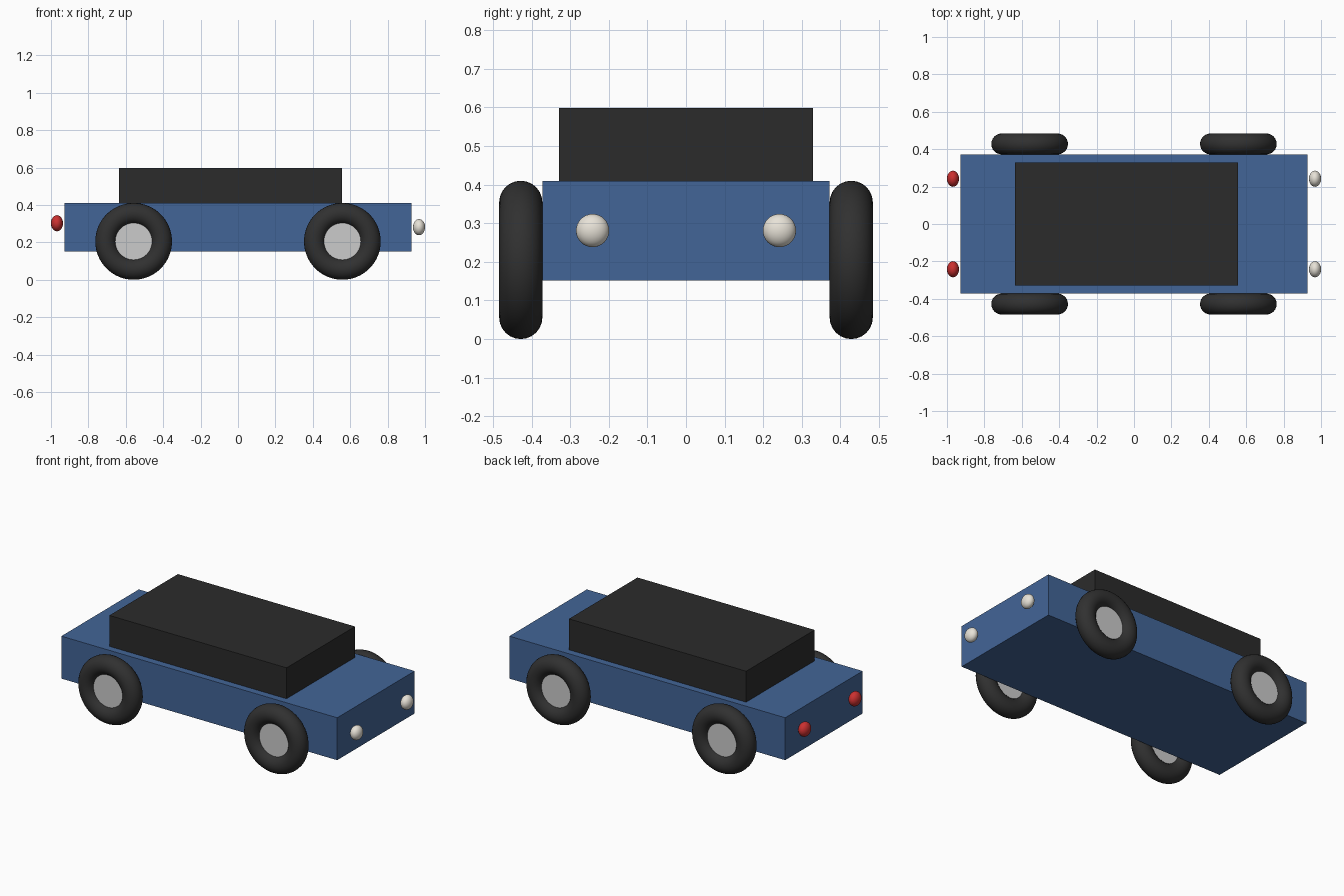
import bpy, bmesh
from math import cos, sin, pi, radians
from mathutils import Matrix

if "Cube" in bpy.data.objects:
    bpy.data.objects.remove(bpy.data.objects["Cube"])


def material(name, rgb):
    m = bpy.data.materials.new(name)
    m.diffuse_color = (*rgb, 1)
    m.use_nodes = True
    m.node_tree.nodes["Principled BSDF"].inputs["Base Color"].default_value = m.diffuse_color
    return m


BLUE = material("blue paint", (0.055, 0.13, 0.31))
DARK = material("dark cabin", (0.024, 0.024, 0.024))
RUBBER = material("rubber", (0.03, 0.03, 0.03))
CREAM = material("cream lamp", (0.8, 0.76, 0.68))
RED = material("red lamp", (0.6, 0.03, 0.03))


def add_object(name, bm, mat=None, smooth=False):
    bmesh.ops.recalc_face_normals(bm, faces=bm.faces)
    for f in bm.faces:
        f.smooth = smooth
    me = bpy.data.meshes.new(name)
    bm.to_mesh(me)
    bm.free()
    ob = bpy.data.objects.new(name, me)
    bpy.context.collection.objects.link(ob)
    if mat:
        me.materials.append(mat)
    return ob


def box(name, lo, hi, mat):
    bm = bmesh.new()
    bmesh.ops.create_cube(bm, size=1)
    for v in bm.verts:
        v.co = [a + (b - a) * (c + 0.5) for a, b, c in zip(lo, hi, v.co)]
    return add_object(name, bm, mat)


def tyre(name, loc, major, minor, n=64, m=24):
    # circle swept around the axle (y axis)
    bm = bmesh.new()
    rings = []
    for i in range(n):
        a = 2 * pi * i / n
        ring = []
        for j in range(m):
            b = 2 * pi * j / m
            r = major + minor * cos(b)
            ring.append(bm.verts.new((r * cos(a), minor * sin(b), r * sin(a))))
        rings.append(ring)
    for i in range(n):
        p, q = rings[i], rings[(i + 1) % n]
        for j in range(m):
            k = (j + 1) % m
            bm.faces.new((p[j], q[j], q[k], p[k]))
    add_object(name, bm, RUBBER, True).location = loc


def hub(name, loc, radius, depth):
    bm = bmesh.new()
    bmesh.ops.create_cone(bm, cap_ends=True, segments=48, radius1=radius,
                          radius2=radius, depth=depth,
                          matrix=Matrix.Rotation(radians(90), 4, 'X'))
    add_object(name, bm).location = loc


def lamp(name, loc, mat):
    bm = bmesh.new()
    bmesh.ops.create_uvsphere(bm, u_segments=32, v_segments=16, radius=0.043,)
    bmesh.ops.scale(bm, vec=(0.75, 1, 1), verts=bm.verts)
    add_object(name, bm, mat, True).location = loc


# Body and cabin
box("body", (-0.928, -0.372, 0.152), (0.928, 0.372, 0.41), BLUE)
box("cabin", (-0.635, -0.329, 0.41), (0.557, 0.329, 0.598), DARK)

# Wheels and lamps, mirrored left and right
for side, s in (("right", -1), ("left", 1)):
    for end, x in (("rear", -0.558), ("front", 0.558)):
        loc = (x, s * 0.428, 0.205)
        tyre(f"{end}_{side}_tyre", loc, 0.149, 0.056)
        hub(f"{end}_{side}_hub", loc, 0.101, 0.046)
    lamp(f"{side}_headlight", (0.968, s * 0.242, 0.281), CREAM)
    lamp(f"{side}_taillight", (-0.968, s * 0.242, 0.302), RED)
